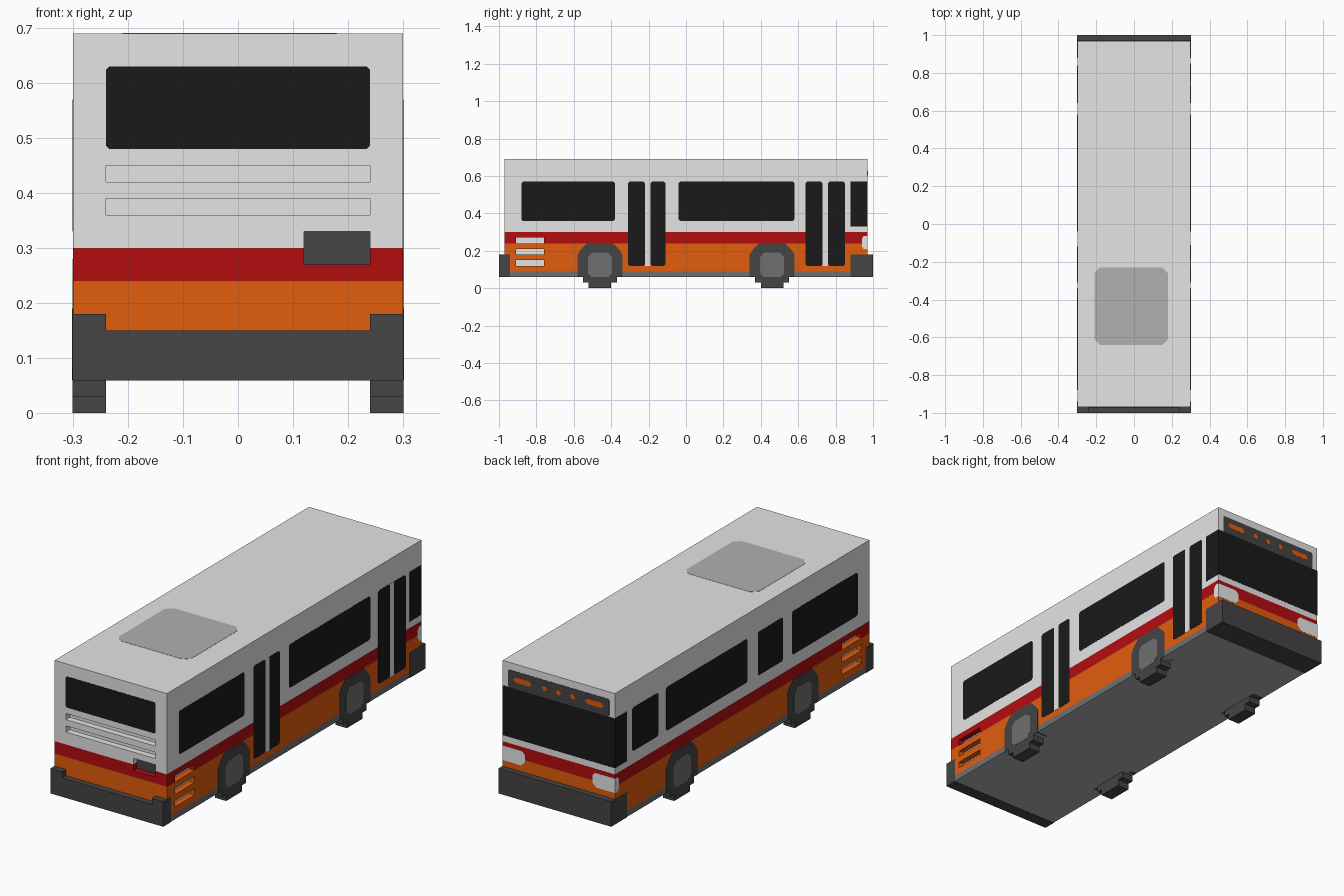
import bpy, bmesh
from mathutils import Vector

if "Cube" in bpy.data.objects:
    bpy.data.objects.remove(bpy.data.objects["Cube"])


def material(name, rgb):
    m = bpy.data.materials.new(name)
    m.diffuse_color = (*rgb, 1)
    m.use_nodes = True
    m.node_tree.nodes["Principled BSDF"].inputs["Base Color"].default_value = m.diffuse_color
    return m


WHITE = material("light grey paint", (0.78, 0.78, 0.78))
RED = material("red paint", (0.45, 0.004, 0.005))
ORANGE = material("orange paint", (0.76, 0.11, 0.004))
GREY = material("mid grey", (0.16, 0.16, 0.16))
DARK = material("dark grey rubber", (0.058, 0.058, 0.058))
GLASS = material("black glass", (0.010, 0.010, 0.010))
PANEL = material("roof panel grey", (0.44, 0.44, 0.44))
LAMP = material("pale lamp", (0.84, 0.86, 0.86))

X, Y, TOP, T = 0.30, 0.97, 0.69, 0.001   # body half width, half length, roof, plate thickness


def place(axis, u, v, w):
    """Profile point (u, v) at depth w along the axis."""
    return Vector({'x': (w, u, v), 'y': (u, w, v), 'z': (u, v, w)}[axis])


def prism(name, mat, axis, pts, a, b):
    """Extrude a flat outline along an axis from a to b."""
    bm = bmesh.new()
    f = bm.faces.new([bm.verts.new(place(axis, u, v, a)) for u, v in pts])
    ext = bmesh.ops.extrude_face_region(bm, geom=[f])
    shift = place(axis, 0, 0, b - a)
    for v in ext['geom']:
        if isinstance(v, bmesh.types.BMVert):
            v.co += shift
    bmesh.ops.recalc_face_normals(bm, faces=bm.faces)
    me = bpy.data.meshes.new(name)
    bm.to_mesh(me)
    bm.free()
    me.materials.append(mat)
    ob = bpy.data.objects.new(name, me)
    bpy.context.collection.objects.link(ob)
    return ob


def rect(u0, u1, v0, v1, c=0.0):
    """Rectangle outline with chamfered corners."""
    if c == 0:
        return [(u0, v0), (u1, v0), (u1, v1), (u0, v1)]
    return [(u0 + c, v0), (u1 - c, v0), (u1, v0 + c), (u1, v1 - c),
            (u1 - c, v1), (u0 + c, v1), (u0, v1 - c), (u0, v0 + c)]


def side_plate(name, mat, side, pts, t=T):
    return prism(name, mat, 'x', pts, side * (X - 0.001), side * (X + t))


# Body block with recessed slots and the number plate pocket
body = prism("bus_body", WHITE, 'z', rect(-X, X, -Y, Y), 0.06, TOP)
vents = [(0.12, 0.15), (0.18, 0.21), (0.24, 0.27)]
cuts = [(rect(-0.24, 0.24, z, z + 0.03), 'y', -1.05, -0.94) for z in (0.36, 0.42)]
cuts.append((rect(0.12, 0.24, 0.27, 0.33), 'y', -1.05, -0.94))
for s in (-1, 1):
    cuts += [(rect(-0.91, -0.76, a, b), 'x', s * 0.27, s * 0.4) for a, b in vents]
cutters = []
for pts, axis, a, b in cuts:
    c = prism("cutter", WHITE, axis, pts, a, b)
    c.hide_render = True
    cutters.append(c)
    mod = body.modifiers.new("slot", 'BOOLEAN')
    mod.operation, mod.object, mod.solver = 'DIFFERENCE', c, 'EXACT'
bpy.context.view_layer.update()
cut_mesh = bpy.data.meshes.new_from_object(
    body.evaluated_get(bpy.context.evaluated_depsgraph_get()))
body.modifiers.clear()
body.data = cut_mesh
for c in cutters:
    bpy.data.objects.remove(c)

# Paint bands by height, plain grey floor underneath
body.data.materials.clear()
for m in (WHITE, RED, ORANGE, GREY, PANEL):
    body.data.materials.append(m)
bm = bmesh.new()
bm.from_mesh(body.data)
for z in (0.09, 0.24, 0.30):
    bmesh.ops.bisect_plane(bm, geom=bm.verts[:] + bm.edges[:] + bm.faces[:],
                           plane_co=(0, 0, z), plane_no=(0, 0, 1))
for f in bm.faces:
    z = f.calc_center_median().z
    bands = ((0.061, 4), (0.09, 3), (0.2405, 2), (0.30, 1), (1, 0))
    f.material_index = next(i for top, i in bands if z < top)
bm.to_mesh(body.data)
bm.free()

# Number plate and vent backs
prism("number_plate_back", DARK, 'y', rect(0.12, 0.24, 0.27, 0.33), -0.942, -0.939)
for s in (-1, 1):
    for a, b in vents:
        prism("vent_back", WHITE, 'x', rect(-0.91, -0.76, a, b), s * 0.269, s * 0.272)

# Parts shared by both sides
for s in (-1, 1):
    for y0, y1 in ((-0.88, -0.38), (-0.04, 0.58)):
        side_plate("side_window", GLASS, s, rect(y0, y1, 0.36, 0.57, 0.008))
    side_plate("windshield_side", GLASS, s, rect(0.88, Y + T, 0.33, 0.57))
    side_plate("headlight_side", LAMP, s,
               [(Y + T, 0.21), (Y + T, 0.28), (0.95, 0.28), (0.94, 0.265), (0.94, 0.225), (0.95, 0.21)])
    for yc in (-0.46, 0.46):
        half = [(0.06, 0), (0.06, 0.03), (0.09, 0.03), (0.09, 0.06), (0.12, 0.06),
                (0.12, 0.18), (0.10, 0.21), (0.07, 0.24)]
        outline = [(yc + u, v) for u, v in half] + [(yc - u, v) for u, v in reversed(half)]
        prism("wheel", DARK, 'x', outline, s * 0.24, s * (X + T))
        side_plate("wheel_hub", GREY, s, rect(yc - 0.065, yc + 0.065, 0.06, 0.19, 0.022), 2 * T)

# Double doors on the right, short windows opposite
for y0, y1, y2, y3 in ((-0.31, -0.22, -0.19, -0.11), (0.64, 0.73, 0.76, 0.85)):
    side_plate("door_leaf", GLASS, 1, rect(y0, y1, 0.12, 0.57, 0.008))
    side_plate("door_leaf", GLASS, 1, rect(y2, y3, 0.12, 0.57, 0.008))
    side_plate("door_post", WHITE, 1, rect(y1, y2, 0.12, 0.57))
    side_plate("short_window", GLASS, -1, rect(y0, y3 - 0.01, 0.36, 0.57, 0.008))

# Windshield end
prism("windshield", GLASS, 'y', rect(-X - T, X + T, 0.33, 0.57), Y - 0.001, Y + T)
prism("sign_board", DARK, 'y', rect(-0.27, 0.27, 0.57, 0.655, 0.006), Y - 0.001, Y + T)
for x in (-0.075, 0, 0.075):
    prism("marker_lamp", ORANGE, 'y', rect(x - 0.013, x + 0.013, 0.602, 0.628, 0.010), Y, Y + 2 * T)
for s in (-1, 1):
    x0, x1 = sorted((s * 0.145, s * 0.24))
    prism("roof_lamp", ORANGE, 'y', rect(x0, x1, 0.602, 0.628, 0.010), Y, Y + 2 * T)
    prism("headlight", LAMP, 'y',
          [(s * (X + T), 0.21), (s * 0.20, 0.21), (s * 0.18, 0.23), (s * 0.18, 0.265),
           (s * 0.195, 0.28), (s * (X + T), 0.28)], Y - 0.001, Y + T)
prism("front_bumper", DARK, 'z', rect(-X - T, X + T, 0.88, 1.0), 0.059, 0.18)

# Engine end
prism("rear_window", GLASS, 'y', rect(-0.24, 0.24, 0.48, 0.63, 0.006), -Y + 0.001, -Y - T)
W = X + T
prism("rear_bumper", DARK, 'y',
      [(-W, 0.059), (W, 0.059), (W, 0.18), (0.24, 0.18), (0.24, 0.15),
       (-0.24, 0.15), (-0.24, 0.18), (-W, 0.18)], -1.0, -0.94)

# Roof panel
prism("roof_panel", PANEL, 'z', rect(-0.21, 0.18, -0.64, -0.23, 0.03), TOP - 0.001, TOP + T)
